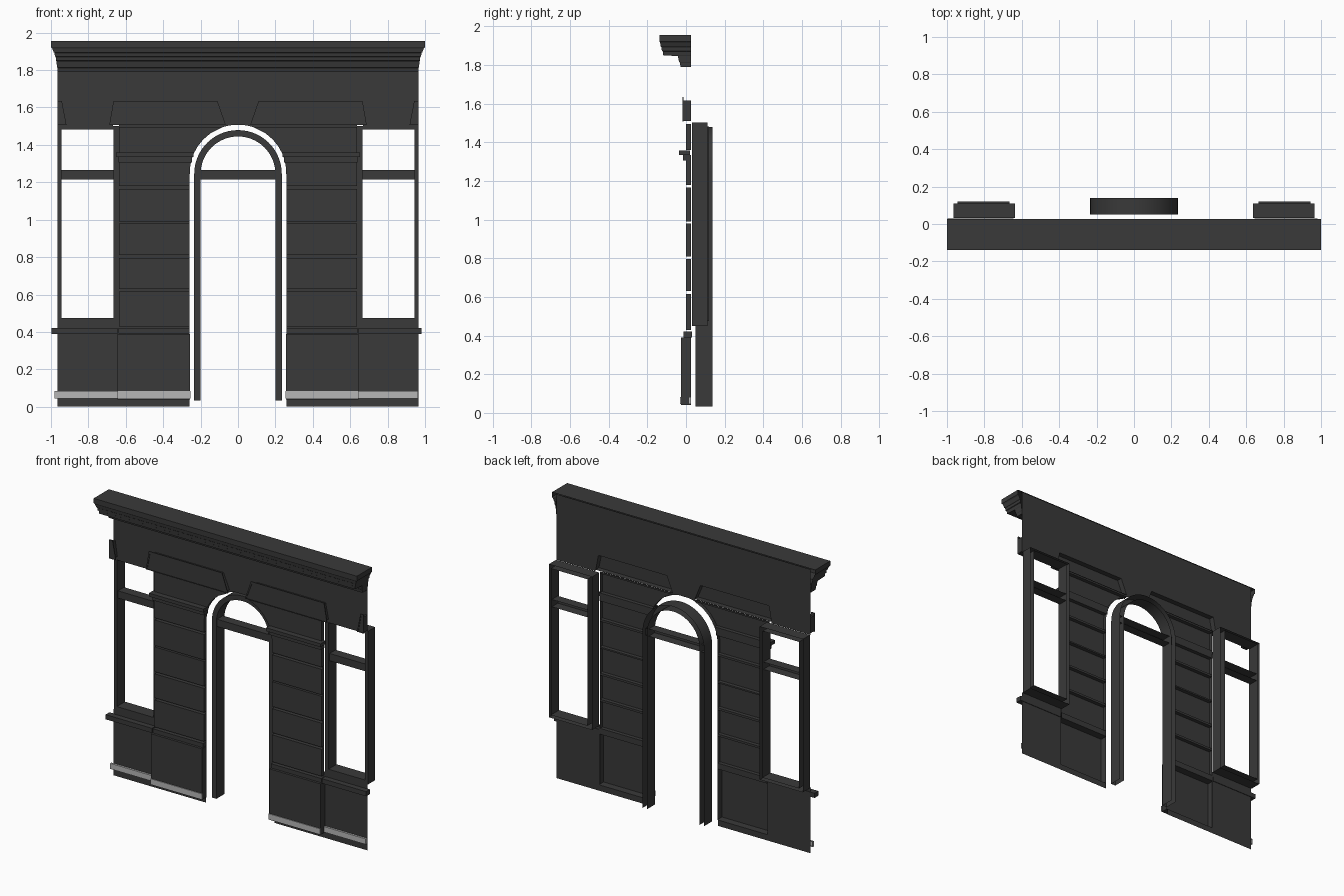
import bpy, bmesh, math

old = bpy.data.objects.get("Cube")
if old:
    bpy.data.objects.remove(old)


def material(name, value):
    m = bpy.data.materials.new(name)
    m.use_nodes = True
    colour = (value, value, value, 1)
    m.diffuse_color = colour
    m.node_tree.nodes["Principled BSDF"].inputs["Base Color"].default_value = colour
    return m


STONE = material("dark grey stone", 0.041)
PALE = material("pale grey trim", 0.47)

WALL = 0.026          # plane of the rear wall sheet
ARCH_R, ARCH_Z = 0.258, 1.25


def loft(name, rings, closed=True, cap_first=False, cap_last=False, mat=STONE):
    """Skin a list of equally long point rings, leaving uncapped ends open."""
    bm = bmesh.new()
    loops = [[bm.verts.new(p) for p in ring] for ring in rings]
    n = len(loops[0])
    for a, b in zip(loops, loops[1:]):
        for i in range(n if closed else n - 1):
            j = (i + 1) % n
            bm.faces.new((a[i], a[j], b[j], b[i]))
    if cap_first:
        bm.faces.new(loops[0])
    if cap_last:
        bm.faces.new(loops[-1])
    bmesh.ops.recalc_face_normals(bm, faces=bm.faces)
    # open shells look towards the street
    bm.normal_update()
    if not (cap_first and cap_last):
        if sum(f.normal.y * f.calc_area() for f in bm.faces) > 0:
            bmesh.ops.reverse_faces(bm, faces=bm.faces)
    me = bpy.data.meshes.new(name)
    bm.to_mesh(me)
    bm.free()
    me.materials.append(mat)
    ob = bpy.data.objects.new(name, me)
    bpy.context.collection.objects.link(ob)
    return ob


def at_y(outline, y):
    return [(x, y, z) for x, z in outline]


def rect(x0, x1, z0, z1):
    return [(x0, z0), (x1, z0), (x1, z1), (x0, z1)]


def plate(name, outline):
    return loft(name, [at_y(outline, WALL)], cap_last=True)


def shell(name, outline, y0, y1=WALL, mat=STONE):
    """Front face with returns, hollow behind."""
    return loft(name, [at_y(outline, y1), at_y(outline, y0)], cap_last=True, mat=mat)


def box(name, outline, y0, y1):
    return loft(name, [at_y(outline, y1), at_y(outline, y0)],
                cap_first=True, cap_last=True)


def flip(outline, s):
    return [(s * x, z) for x, z in outline]


def row(z0, z1, outer=0.635):
    """Pier course whose inner edge follows the arched opening."""
    steps = 4 if z1 > ARCH_Z else 1
    pts = [(outer, z1), (outer, z0)]
    for i in range(steps + 1):
        z = z0 + (z1 - z0) * i / steps
        up = max(0, z - ARCH_Z)
        pts.append((math.sqrt(ARCH_R ** 2 - up ** 2), z))
    return pts


# Frieze sheet with keystones hanging between the flat-arch panels
half = [(0.965, 1.95), (0.965, 1.5), (0.67, 1.5), (0.648, 1.615), (0.128, 1.615),
        (0.083, 1.505)]
plate("frieze", half + flip(half[::-1], -1))

# Cornice: stacked mouldings widening upwards (z, half width, front)
profile = [(1.79, 0.965, -0.028), (1.812, 0.966, -0.032), (1.815, 0.968, -0.036),
           (1.845, 0.97, -0.042), (1.85, 0.972, -0.118), (1.87, 0.975, -0.12),
           (1.873, 0.979, -0.125), (1.892, 0.981, -0.127), (1.895, 0.985, -0.131),
           (1.915, 0.993, -0.134), (1.922, 1.0, -0.138), (1.955, 1.0, -0.138)]
rings = [[(-w, WALL, z), (-w, y, z), (w, y, z), (w, WALL, z)] for z, w, y in profile]
loft("cornice", rings, closed=False, cap_first=True, cap_last=True)

courses = [(0.43, 0.615), (0.63, 0.795), (0.81, 0.98), (0.99, 1.165),
           (1.18, 1.305), (1.36, 1.495)]

# Flat-arch panels: a block carrying a wider, stepped face (inset, depth)
panel_steps = [(0.018, WALL), (0.018, -0.012), (0, -0.012), (0, -0.018),
               (0.009, -0.018), (0.009, -0.014), (0.018, -0.014)]


def pier_panel(d):
    return [(0.688 - d, 1.506 + d / 4), (0.666 - d, 1.635 - d),
            (0.11 + d, 1.635 - d), (0.065 + d, 1.506 + d / 4)]


def end_panel(d):
    return [(0.966 - d / 10, 1.506 + d / 4), (0.966 - d / 10, 1.635 - d),
            (0.942 + d / 2, 1.635 - d), (0.917 + d, 1.506 + d / 4)]


for s, side in ((-1, "right"), (1, "left")):
    # Rusticated pier: hollow blocks and the joints behind them
    for i, (z0, z1) in enumerate(courses):
        shell(f"{side}_pier_block_{i + 1}", flip(row(z0, z1), s), 0)
    tops = [0.39] + [c[1] for c in courses]
    bottoms = [c[0] for c in courses] + [1.507]
    for i, (z0, z1) in enumerate(zip(tops, bottoms)):
        plate(f"{side}_pier_joint_{i + 1}", flip(row(z0, z1), s))

    # Impost moulding
    shell(f"{side}_impost_lower", flip(rect(0.247, 0.64, 1.305, 1.335), s), -0.015)
    box(f"{side}_impost_cap", flip(rect(0.238, 0.652, 1.335, 1.358), s), -0.035, 0.02)

    for part, outline in (("arch_panel", pier_panel), ("end_panel", end_panel)):
        loft(f"{side}_{part}", [at_y(flip(outline(d), s), y) for d, y in panel_steps],
             cap_last=True)

    # Base: pedestal with cap, wall under the window, plinth
    shell(f"{side}_pedestal", flip(rect(0.256, 0.644, 0.04, 0.39), s), -0.025)
    shell(f"{side}_pedestal_cap", flip(rect(0.258, 0.64, 0.391, 0.42), s), -0.01)
    plate(f"{side}_window_base", flip(rect(0.636, 0.965, 0.04, 0.455), s))
    plate(f"{side}_plinth", flip(rect(0.26, 0.965, 0, 0.04), s))

    # Pale band along the base, stepping back under the window
    end = 0.98 if s < 0 else 0.962
    shell(f"{side}_pedestal_band", flip(rect(0.254, 0.645, 0.045, 0.083), s),
          -0.03, -0.025, PALE)
    shell(f"{side}_window_band", flip(rect(0.645, end, 0.045, 0.083), s),
          0.012, WALL, PALE)

    # Window sill
    sill_end = 0.998 if s < 0 else 0.982
    box(f"{side}_sill", flip(rect(0.645, sill_end, 0.39, 0.422), s), -0.012, WALL + 0.004)

    # Window frame: channel open at the rear, with a transom
    outer = flip(rect(0.637, 0.965, 0.45, 1.502), s)
    inner = flip(rect(0.665, 0.943, 0.475, 1.482), s)
    loft(f"{side}_window_frame", [at_y(outer, 0.11), at_y(outer, WALL + 0.006),
                                  at_y(inner, WALL + 0.006), at_y(inner, 0.12)])
    shell(f"{side}_window_transom", flip(rect(0.665, 0.943, 1.215, 1.265), s), 0.045, 0.11)


# Door frame: arched channel open at the rear
def arch_path(r, segments=28):
    arc = [(r * math.cos(math.pi * i / segments), 1.245 + r * math.sin(math.pi * i / segments))
           for i in range(segments + 1)]
    return [(r, 0.033)] + arc + [(-r, 0.033)]


outer, inner = arch_path(0.234), arch_path(0.2)
door = loft("door_frame", [at_y(outer, 0.138), at_y(outer, 0.05),
                           at_y(inner, 0.05), at_y(inner, 0.138)], closed=False)
shell("door_transom", rect(-0.222, 0.222, 1.215, 1.265), 0.056, 0.12)

# Soft shading around the arch, crisp corners elsewhere
for ob in bpy.context.selected_objects:
    ob.select_set(False)
door.select_set(True)
bpy.context.view_layer.objects.active = door
bpy.ops.object.shade_smooth_by_angle(angle=math.radians(30))
